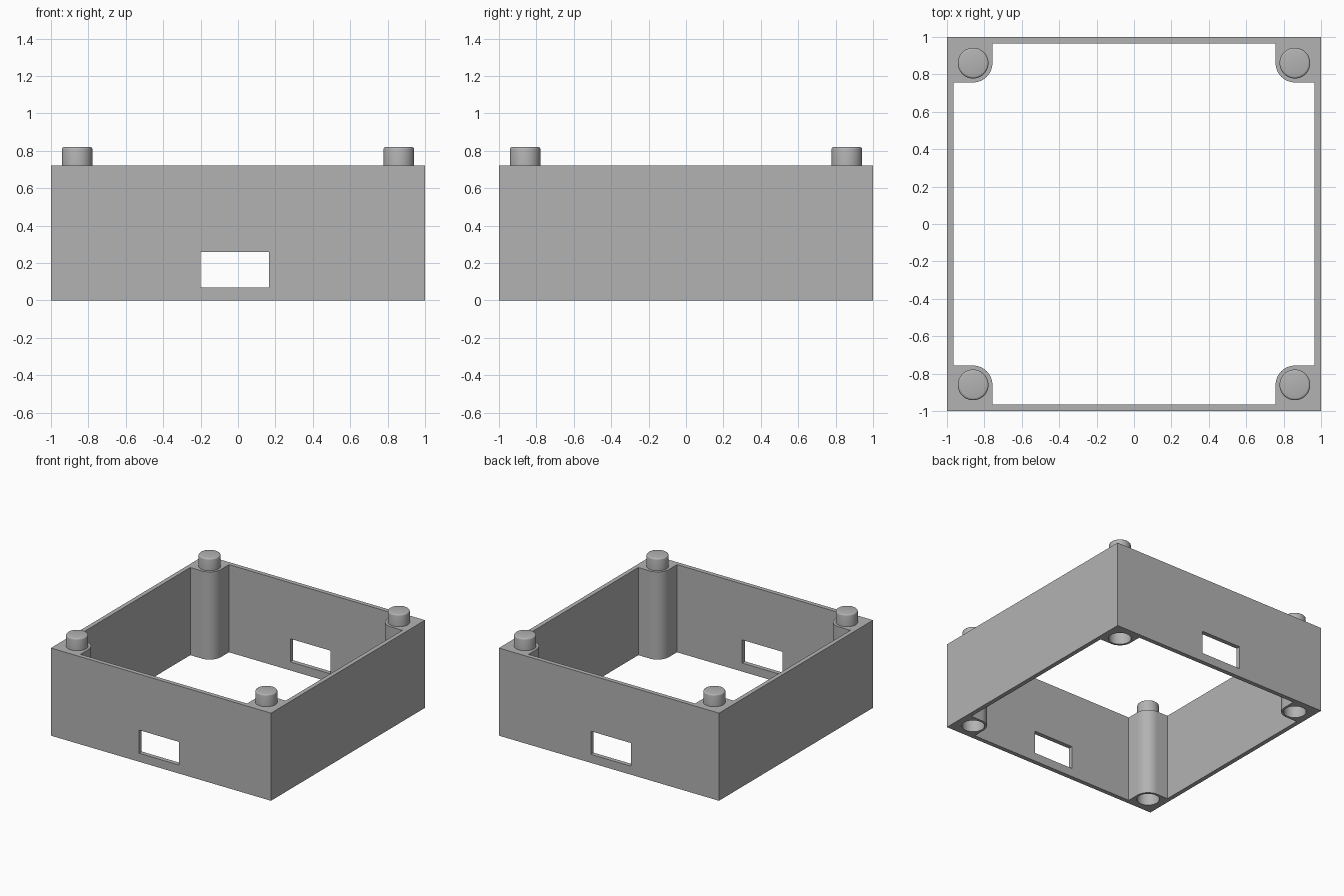
import bpy, bmesh, math
from mathutils import Matrix

if "Cube" in bpy.data.objects:
    bpy.data.objects.remove(bpy.data.objects["Cube"])

HEIGHT = 0.72      # wall height
INNER = 0.964      # inner face of the walls
POST = 0.757       # inner edge of the corner posts
PEG = 0.86         # peg and socket centre
FILLET = POST - PEG

grey = bpy.data.materials.new("light grey plastic")
grey.use_nodes = True
grey.diffuse_color = (0.45, 0.45, 0.45, 1)
grey.node_tree.nodes["Principled BSDF"].inputs["Base Color"].default_value = grey.diffuse_color


def make_object(name, bm):
    bmesh.ops.recalc_face_normals(bm, faces=bm.faces)
    mesh = bpy.data.meshes.new(name)
    bm.to_mesh(mesh)
    bm.free()
    mesh.materials.append(grey)
    obj = bpy.data.objects.new(name, mesh)
    bpy.context.collection.objects.link(obj)
    return obj


def prism(name, points, z0, z1):
    bm = bmesh.new()
    face = bm.faces.new([bm.verts.new((x, y, z0)) for x, y in points])
    top = bmesh.ops.extrude_face_region(bm, geom=[face])
    verts = [v for v in top["geom"] if isinstance(v, bmesh.types.BMVert)]
    bmesh.ops.translate(bm, verts=verts, vec=(0, 0, z1 - z0))
    return make_object(name, bm)


def rectangle(x0, x1, y0, y1):
    return [(x0, y0), (x1, y0), (x1, y1), (x0, y1)]


def cylinder(name, x, y, z0, z1, radius, bevel=0):
    bm = bmesh.new()
    bmesh.ops.create_cone(bm, cap_ends=True, segments=48, radius1=radius, radius2=radius,
                          depth=z1 - z0, matrix=Matrix.Translation((x, y, (z0 + z1) / 2)))
    if bevel:
        rim = [e for e in bm.edges if all(v.co.z > z1 - 0.001 for v in e.verts)]
        bmesh.ops.bevel(bm, geom=rim, offset=bevel, segments=3, profile=0.5, affect='EDGES')
    return make_object(name, bm)


def combine(target, tool, operation):
    mod = target.modifiers.new(operation, 'BOOLEAN')
    mod.operation = operation
    mod.solver = 'EXACT'
    mod.object = tool
    bpy.context.view_layer.objects.active = target
    bpy.ops.object.modifier_apply(modifier=mod.name)
    bpy.data.objects.remove(tool)


def cavity_outline():
    # One rounded post corner, mirrored round all four quadrants
    corner = [(INNER, POST)]
    for i in range(13):
        a = math.pi / 2 * i / 12
        corner.append((PEG + FILLET * math.sin(a), PEG + FILLET * math.cos(a)))
    corner.append((POST, INNER))
    points = []
    for sx, sy in ((1, 1), (-1, 1), (-1, -1), (1, -1)):
        part = corner if sx * sy > 0 else corner[::-1]
        points += [(sx * x, sy * y) for x, y in part]
    return points


# Open frame with corner posts
frame = prism("case_frame", rectangle(-1, 1, -1, 1), 0, HEIGHT)
combine(frame, prism("cavity_cutter", cavity_outline(), -0.1, HEIGHT + 0.1), 'DIFFERENCE')

# Window through the front and back walls
combine(frame, prism("window_cutter", rectangle(-0.2, 0.165, -1.1, 1.1), 0.07, 0.26), 'DIFFERENCE')

# Sockets below and pegs above each post
for x in (-PEG, PEG):
    for y in (-PEG, PEG):
        combine(frame, cylinder("socket_cutter", x, y, -0.1, 0.11, 0.085), 'DIFFERENCE')
        combine(frame, cylinder("peg", x, y, HEIGHT - 0.05, 0.82, 0.082, 0.012), 'UNION')

bpy.ops.object.select_all(action='DESELECT')
frame.select_set(True)
bpy.context.view_layer.objects.active = frame
bpy.ops.object.shade_smooth_by_angle(angle=math.radians(35))
